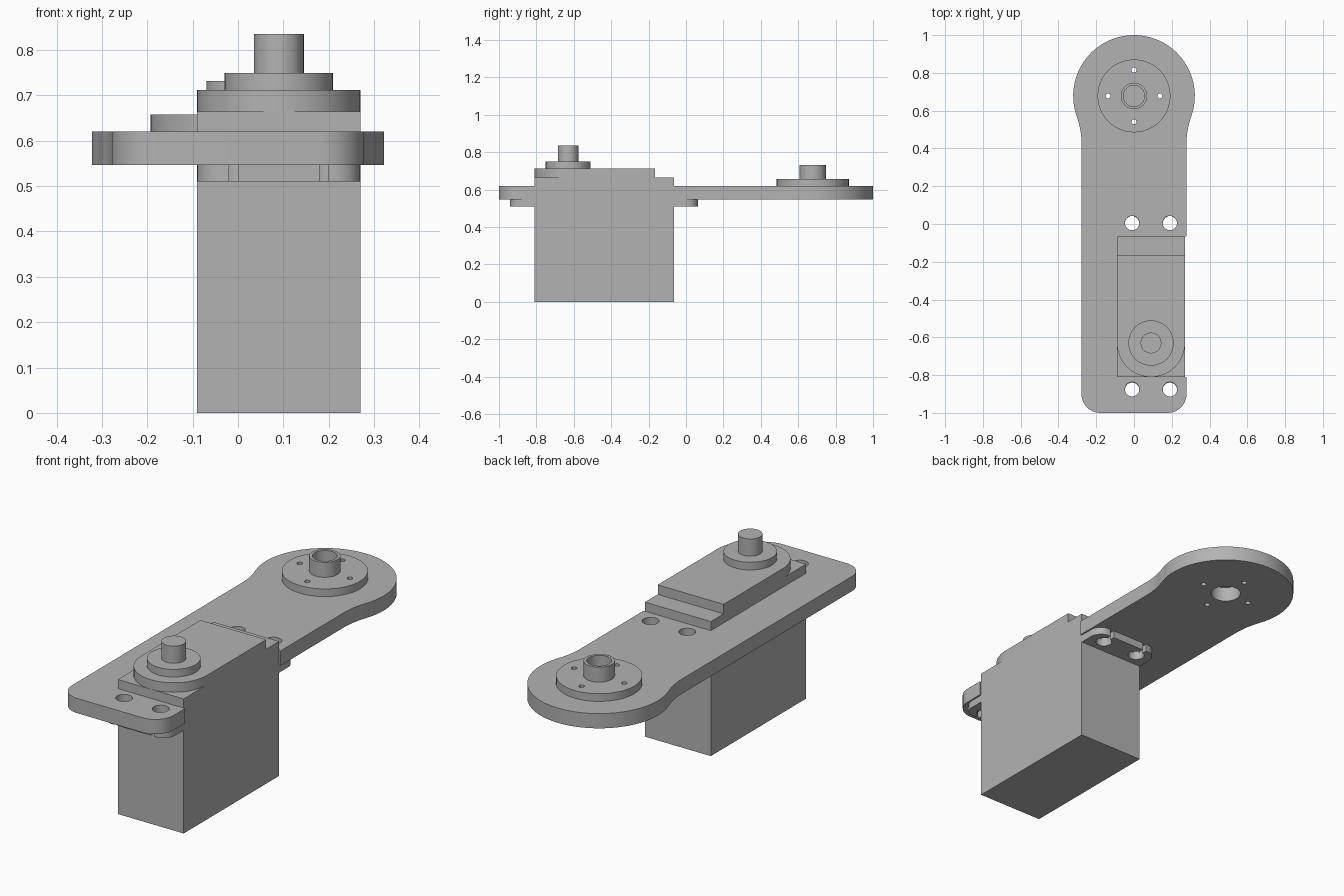
import bpy, bmesh
from math import cos, sin, radians, pi

cube = bpy.data.objects.get("Cube")
if cube:
    bpy.data.objects.remove(cube, do_unlink=True)

grey = bpy.data.materials.new("plain grey")
grey.use_nodes = True
colour = (0.45, 0.45, 0.45, 1)
grey.diffuse_color = colour
grey.node_tree.nodes["Principled BSDF"].inputs["Base Color"].default_value = colour


def arc(cx, cy, r, start, end, steps=12):
    angles = [radians(start + (end - start) * i / steps) for i in range(steps + 1)]
    return [(cx + r * cos(a), cy + r * sin(a)) for a in angles]


def circle(cx, cy, r, steps=40):
    return arc(cx, cy, r, 0, 360, steps)[:-1]


def prism(name, loops, z0, z1):
    """Extrude an outline, with any inner loops as holes, from z0 to z1."""
    curve = bpy.data.curves.new(name, "CURVE")
    curve.dimensions = "2D"
    curve.fill_mode = "BOTH"
    curve.extrude = (z1 - z0) / 2
    for loop in loops:
        spline = curve.splines.new("POLY")
        spline.points.add(len(loop) - 1)
        for point, (x, y) in zip(spline.points, loop):
            point.co = (x, y, 0, 1)
        spline.use_cyclic_u = True
    source = bpy.data.objects.new(name + "_outline", curve)
    bpy.context.collection.objects.link(source)
    depsgraph = bpy.context.evaluated_depsgraph_get()
    mesh = bpy.data.meshes.new_from_object(source.evaluated_get(depsgraph))
    bpy.data.objects.remove(source, do_unlink=True)
    bm = bmesh.new()
    bm.from_mesh(mesh)
    bmesh.ops.remove_doubles(bm, verts=bm.verts, dist=0.0002)
    bmesh.ops.translate(bm, verts=bm.verts, vec=(0, 0, (z0 + z1) / 2))
    bmesh.ops.recalc_face_normals(bm, faces=bm.faces)
    bm.to_mesh(mesh)
    bm.free()
    mesh.name = name
    mesh.materials.clear()
    mesh.materials.append(grey)
    obj = bpy.data.objects.new(name, mesh)
    bpy.context.collection.objects.link(obj)
    bpy.ops.object.select_all(action="DESELECT")
    obj.select_set(True)
    bpy.context.view_layer.objects.active = obj
    bpy.ops.object.shade_smooth_by_angle(angle=radians(30))
    return obj


# Shared layout
LEFT, RIGHT, FRONT, BACK = -0.09, 0.27, -0.81, -0.065
MID = (LEFT + RIGHT) / 2
SHAFT_Y = FRONT + 0.18
HORN_Y = 0.678
SIDE = 0.278
pins = [(0.137 * cos(i * pi / 2), HORN_Y + 0.137 * sin(i * pi / 2)) for i in range(4)]
pin_holes = [circle(x, y, 0.013, 16) for x, y in pins]
screw_holes = [circle(x, y, 0.038, 32) for x in (-0.01, 0.19) for y in (-0.875, 0.005)]

# Arm plate: rounded front corners, side notch for the motor, round head
neck = arc(SIDE + 0.39, 0.43, 0.39, 180, 159.5, 6)
outline = (
    arc(-SIDE + 0.1, -0.9, 0.1, 180, 270)
    + arc(SIDE - 0.1, -0.9, 0.1, 270, 360)
    + [(SIDE, FRONT), (LEFT, FRONT), (LEFT, BACK), (SIDE, BACK)]
    + neck
    + arc(0, HORN_Y, 0.322, -20, 200, 40)
    + [(-x, y) for x, y in reversed(neck)]
)
prism("arm_plate", [outline, circle(0, HORN_Y, 0.07)] + screw_holes + pin_holes, 0.547, 0.62)

# Motor case and its raised lid with a rounded front
prism("motor_case", [[(LEFT, FRONT), (RIGHT, FRONT), (RIGHT, BACK), (LEFT, BACK)]], 0, 0.665)
lid = arc(MID, SHAFT_Y, 0.18, 180, 360, 32) + [(RIGHT, -0.165), (LEFT, -0.165)]
prism("motor_lid", [lid], 0.665, 0.712)
prism("shaft_collar", [circle(MID, SHAFT_Y, 0.12)], 0.712, 0.75)
prism("motor_shaft", [circle(MID, SHAFT_Y, 0.055)], 0.75, 0.835)

# Mounting tabs with keyhole slots open at the outer edge
half = (
    [(0.18, 0)]
    + arc(0.12, 0.07, 0.06, 0, 90, 8)
    + [(0.11, 0.13)]
    + arc(0.1, 0.068, 0.038, 74.7, -254.7, 28)
    + [(0.09, 0.13)]
)
tab = half + [(-x, y) for x, y in reversed(half)]
for name, root, way in (("front_tab", FRONT, -1), ("back_tab", BACK, 1)):
    prism(name, [[(MID + x, root + way * y) for x, y in tab]], 0.51, 0.547)

# Horn disc and hollow hub on the arm's head
prism("horn_disc", [circle(0, HORN_Y, 0.193, 48)] + pin_holes, 0.62, 0.658)
prism("horn_hub", [circle(0, HORN_Y, 0.07), circle(0, HORN_Y, 0.056)], 0.658, 0.732)
